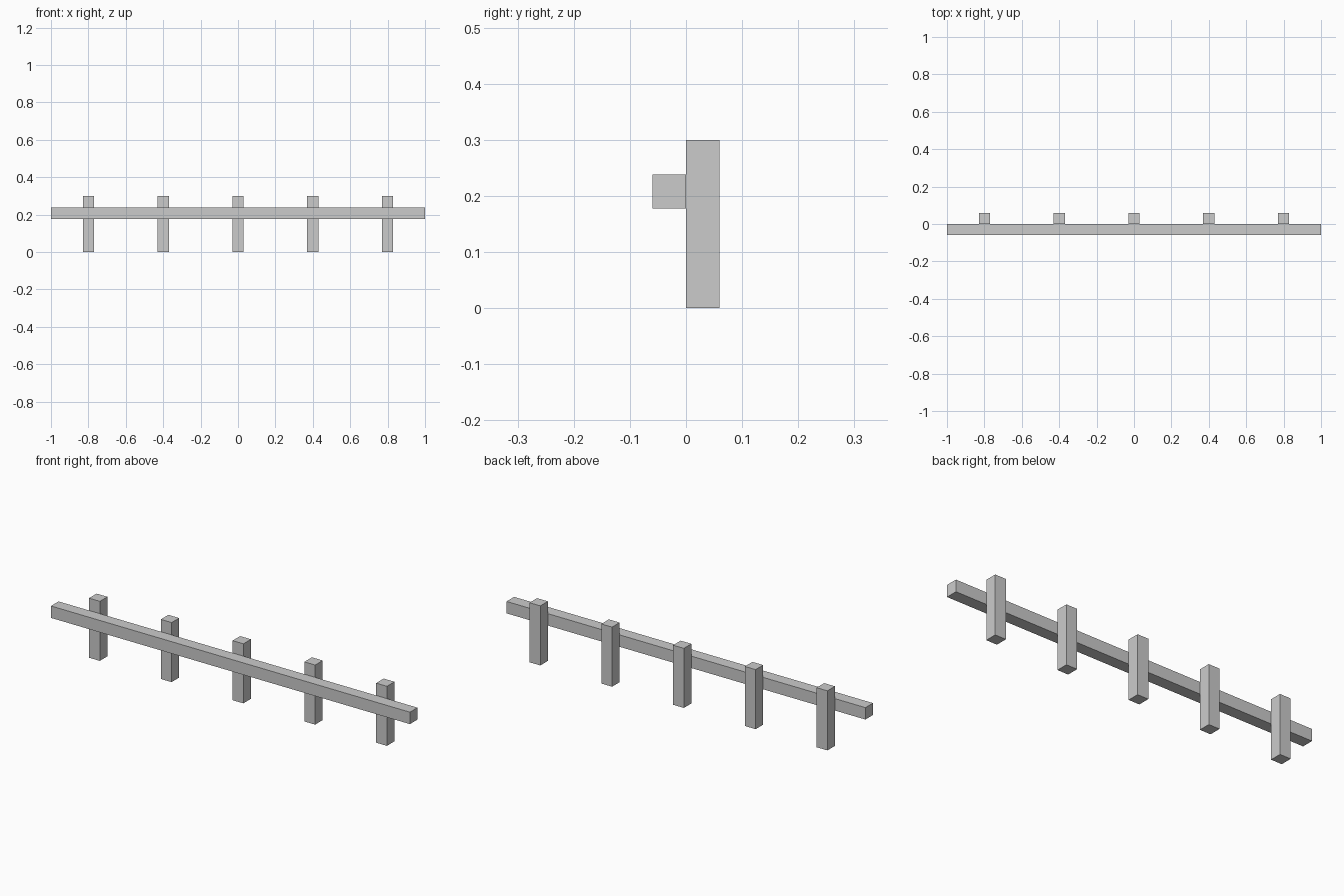
import bpy

if "Cube" in bpy.data.objects:
    bpy.data.objects.remove(bpy.data.objects["Cube"])


def box(name, lo, hi):
    """Axis-aligned box between two corners."""
    centre = [(a + b) / 2 for a, b in zip(lo, hi)]
    size = [b - a for a, b in zip(lo, hi)]
    bpy.ops.mesh.primitive_cube_add(size=1, location=centre)
    obj = bpy.context.object
    obj.name = name
    obj.scale = size
    bpy.ops.object.transform_apply(location=False, rotation=False, scale=True)
    return obj


POSTS = 5
SPACING = 0.4
T = 0.06  # timber thickness

# Long horizontal rail on the front of the posts
box("rail", (-1, -T, 0.178), (1, 0, 0.238))

# Evenly spaced square posts behind the rail
for i in range(POSTS):
    x = (i - (POSTS - 1) / 2) * SPACING
    box(f"post_{i + 1}", (x - T / 2, 0, 0), (x + T / 2, T, 0.3))
